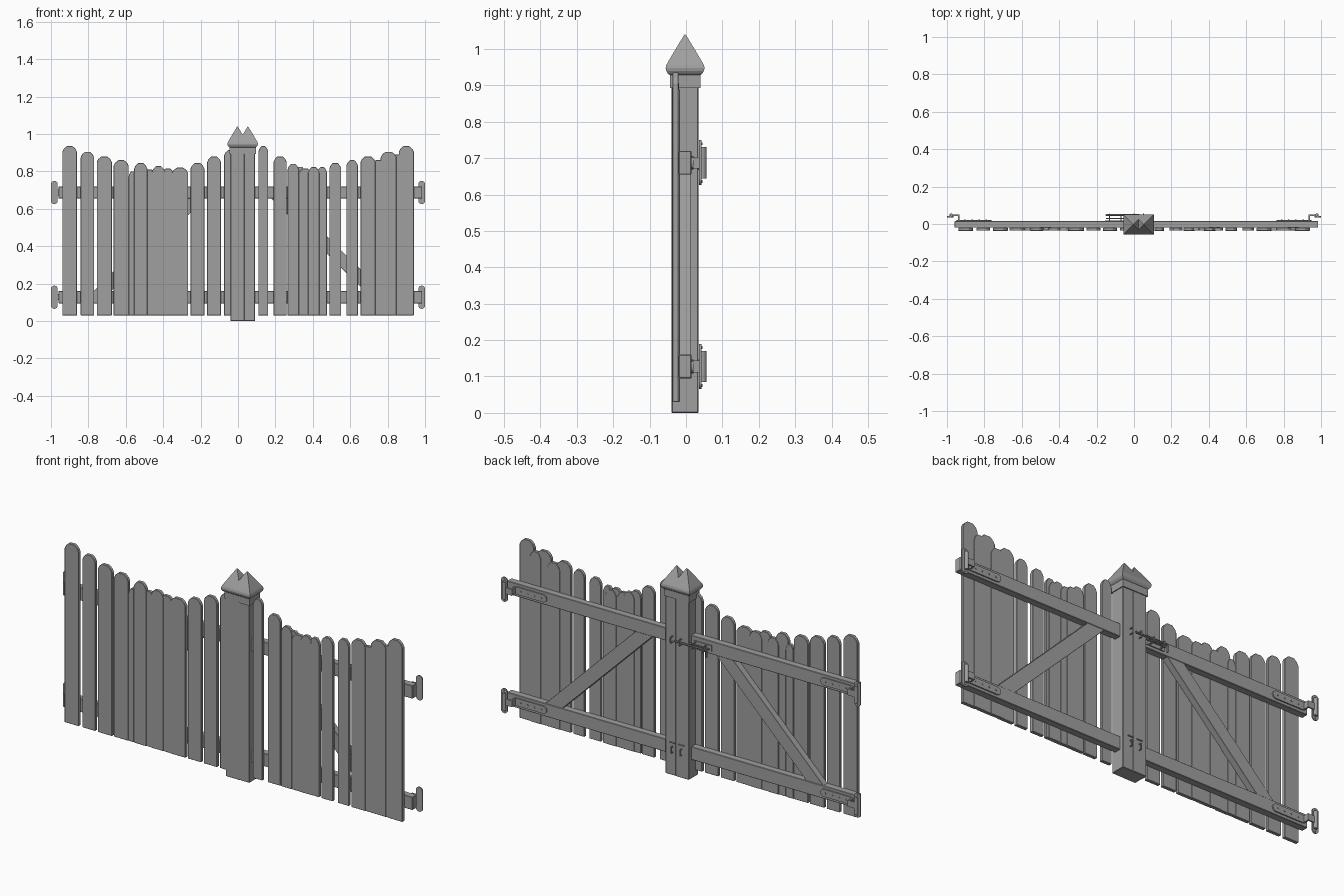
import bpy, bmesh, math
from mathutils import Vector, Matrix

cube = bpy.data.objects.get("Cube")
if cube:
    bpy.data.objects.remove(cube, do_unlink=True)

GREY = 0.35
mat = bpy.data.materials.new("weathered grey")
mat.use_nodes = True
mat.diffuse_color = (GREY, GREY, GREY, 1)
bsdf = next(n for n in mat.node_tree.nodes if n.type == 'BSDF_PRINCIPLED')
bsdf.inputs["Base Color"].default_value = (GREY, GREY, GREY, 1)


def finish(name, bm, bevel=0.0):
    bmesh.ops.recalc_face_normals(bm, faces=bm.faces)
    me = bpy.data.meshes.new(name)
    bm.to_mesh(me)
    bm.free()
    me.materials.append(mat)
    ob = bpy.data.objects.new(name, me)
    bpy.context.collection.objects.link(ob)
    if bevel:
        mod = ob.modifiers.new("soft edges", 'BEVEL')
        mod.width = bevel
        mod.segments = 1
        mod.limit_method = 'ANGLE'
    return ob


def prism(name, outline, y0, y1, bevel=0.0):
    """Extrude an x-z outline from y0 to y1."""
    bm = bmesh.new()
    face = bm.faces.new([bm.verts.new((x, y0, z)) for x, z in outline])
    ext = bmesh.ops.extrude_face_region(bm, geom=[face])
    moved = [v for v in ext["geom"] if isinstance(v, bmesh.types.BMVert)]
    bmesh.ops.translate(bm, verts=moved, vec=(0, y1 - y0, 0))
    return finish(name, bm, bevel)


def box(name, x0, x1, y0, y1, z0, z1, bevel=0.0):
    return prism(name, [(x0, z0), (x1, z0), (x1, z1), (x0, z1)], y0, y1, bevel)


def rod(name, a, b, r, sides=10):
    a, b = Vector(a), Vector(b)
    d = b - a
    m = Matrix.Translation((a + b) / 2) @ d.to_track_quat('Z', 'Y').to_matrix().to_4x4()
    bm = bmesh.new()
    bmesh.ops.create_cone(bm, cap_ends=True, segments=sides, radius1=r,
                          radius2=r, depth=d.length, matrix=m)
    return finish(name, bm)


def capsule(cx, cz, hx, hz, n=6):
    """Rounded-end outline, long in x or in z."""
    r = min(hx, hz)
    pts = []
    for i in range(4 * n):
        a = 2 * math.pi * (i + 0.5) / (4 * n)
        c, s = math.cos(a), math.sin(a)
        pts.append((cx + r * c + math.copysign(hx - r, c),
                    cz + r * s + math.copysign(hz - r, s)))
    return pts


# Pickets: centre, half width, top height, depth layer
BOTTOM = 0.03


def picket(name, cx, hw, top, layer=0):
    crown = [(1, -0.03), (0.8, -0.014), (0.4, 0), (-0.4, 0), (-0.8, -0.014), (-1, -0.03)]
    outline = [(cx - hw, BOTTOM), (cx + hw, BOTTOM)]
    outline += [(cx + hw * u, top + d) for u, d in crown]
    shift = 0.002 * layer
    prism(name, outline, -0.037 + shift, -0.02 + shift, 0.0015)


right_pickets = [(-0.90, .039, .935), (-0.805, .036, .905), (-0.715, .04, .88),
                 (-0.625, .04, .86), (-0.52, .035, .845), (-0.425, .035, .828),
                 (-0.31, .044, .82), (-0.217, .037, .845), (-0.128, .037, .88),
                 (-0.037, .038, .915)]
left_pickets = [(0.135, .026, .935), (0.225, .035, .88), (0.295, .03, .84),
                (0.36, .035, .815), (0.405, .03, .823), (0.45, .026, .823),
                (0.52, .032, .845), (0.61, .031, .86), (0.695, .04, .88),
                (0.805, .042, .905), (0.90, .04, .935)]
right_fillers = [(-0.563, .022, .80), (-0.472, .03, .81), (-0.375, .035, .815)]
left_fillers = [(0.33, .03, .825), (0.43, .03, .81), (0.75, .035, .86), (0.85, .03, .89)]

for side, rows, layer in (("right", right_pickets, 0), ("left", left_pickets, 0),
                          ("right_filler", right_fillers, 1), ("left_filler", left_fillers, 1)):
    for i, (cx, hw, top) in enumerate(rows):
        picket(f"{side}_picket_{i + 1}", cx, hw, top, layer + (0.5 if i % 2 else 0))

# Post: two overlapping square posts with pyramid caps
POST_Y = -0.0025
cap_profile = [(.042, .893), (.042, .928), (.047, .932), (.052, .94), (.0535, .948),
               (.051, .957), (.046, .966), (.024, 1.003), (.004, 1.036), (.001, 1.04)]
for side, cx, lift in (("right", -0.003, 0), ("left", 0.053, 0.001)):
    box(f"{side}_post", cx - .0375, cx + .0375, POST_Y - .0375 + lift, POST_Y + .0375 - lift,
        0, 0.9, 0.002)
    bm = bmesh.new()
    rings = [[bm.verts.new((cx + h * sx, POST_Y + h * sy, z))
              for sx, sy in ((-1, -1), (1, -1), (1, 1), (-1, 1))] for h, z in cap_profile]
    for lo, hi in zip(rings, rings[1:]):
        for i in range(4):
            j = (i + 1) % 4
            bm.faces.new((lo[i], lo[j], hi[j], hi[i]))
    bm.faces.new(rings[0][::-1])
    bm.faces.new(rings[-1])
    finish(f"{side}_post_cap", bm)

RAILS = (("upper", 0.655, 0.72), ("lower", 0.095, 0.16))
for side, s, inner, outer in (("left", 1, 0.06, 0.985), ("right", -1, 0.02, 0.96)):
    # Rails
    for level, z0, z1 in RAILS:
        x0, x1 = sorted((s * inner, s * outer))
        box(f"{side}_{level}_rail", x0, x1, -0.02, 0.015, z0, z1, 0.002)

    # Diagonal brace between the rails
    prism(f"{side}_brace", [(s * .175, .657), (s * .27, .657), (s * .775, .158), (s * .68, .158)],
          -0.02, 0.013, 0.001)

    # Hinges: strap, cranked arm, mounting plate and knuckle
    for level, z0, z1 in RAILS:
        cz = (z0 + z1) / 2
        tag = f"{side}_{level}_hinge"
        prism(tag + "_strap", capsule(s * .855, cz, .093, .019), 0.014, 0.021)
        x0, x1 = sorted((s * .934, s * .942))
        box(tag + "_crank", x0, x1, 0.015, 0.05, cz - .016, cz + .016)
        x0, x1 = sorted((s * .938, s * .98))
        box(tag + "_arm", x0, x1, 0.043, 0.05, cz - .016, cz + .016)
        prism(tag + "_plate", capsule(s * .982, cz, .018, .062), 0.036, 0.042)
        rod(tag + "_knuckle", (s * .978, .047, cz - .043), (s * .978, .047, cz + .043), .009, 12)
        for i in range(4):
            x = s * (.79 + .038 * i)
            rod(f"{tag}_bolt_{i + 1}", (x, .018, cz), (x, .024, cz), .004, 8)
        for i, dz in enumerate((-.052, .052)):
            rod(f"{tag}_screw_{i + 1}", (s * .982, .04, cz + dz),
                (s * .982, .045, cz + dz), .004, 8)


# Staples holding the bolts on the back of the gate
def staple(name, x, y, z, hz=0.012, depth=0.02):
    for dz in (-hz, hz):
        rod(f"{name}_leg_{'top' if dz > 0 else 'bottom'}", (x, y, z + dz), (x, y + depth, z + dz), .003, 8)
    rod(name + "_bridge", (x, y + depth, z - hz), (x, y + depth, z + hz), .003, 8)


# Sliding latch across the post and the right gate
LATCH_Z = 0.685
box("latch_plate", -.155, -.055, .014, .02, LATCH_Z - .015, LATCH_Z + .015)
rod("latch_bolt", (-.15, .048, LATCH_Z), (.03, .048, LATCH_Z), .0045)
rod("latch_guide", (-.15, .03, LATCH_Z), (-.04, .03, LATCH_Z), .0035)
rod("latch_handle", (-.148, .048, LATCH_Z + .002), (-.148, .048, LATCH_Z - .035), .004)
for i, x in enumerate((-.13, -.07)):
    staple(f"latch_staple_{i + 1}", x, .015, LATCH_Z, .012, .037)
for i, x in enumerate((0.0, 0.05)):
    staple(f"post_staple_{i + 1}", x, .033, LATCH_Z, .014, .02)
    staple(f"post_lower_staple_{i + 1}", x, .033, .13, .014, .015)
    rod(f"post_lower_pin_{i + 1}", (x - .015, .038, .165), (x + .015, .038, .165), .003, 8)
